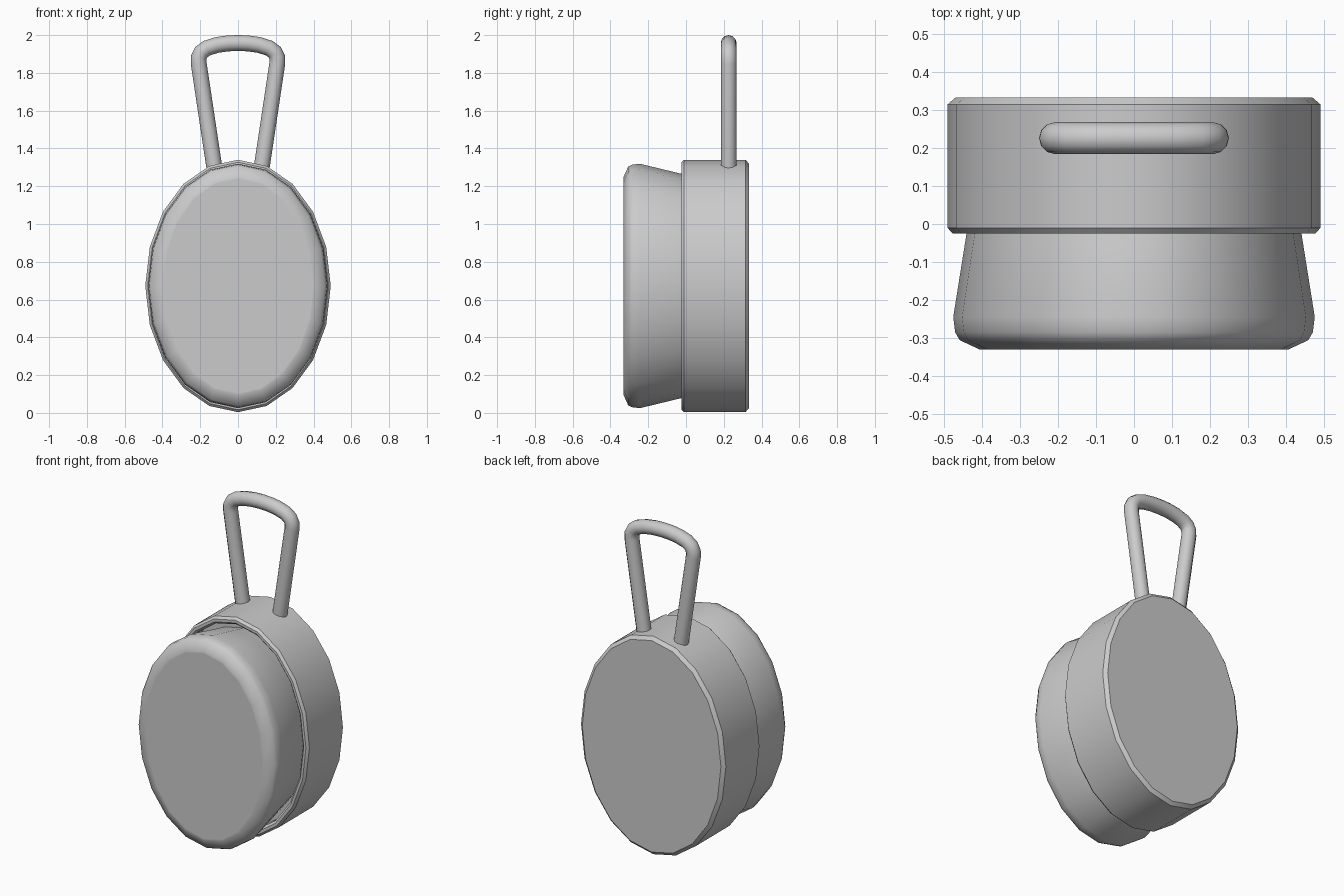
import bpy, bmesh, math

old = bpy.data.objects.get("Cube")
if old:
    bpy.data.objects.remove(old, do_unlink=True)

SIDES = 20
MID_Z = 0.672

grey = bpy.data.materials.new("plain grey")
grey.use_nodes = True
tone = (0.6, 0.6, 0.6, 1)
grey.diffuse_color = tone
grey.node_tree.nodes["Principled BSDF"].inputs["Base Color"].default_value = tone


def finish(obj, angle):
    """Smooth shading that keeps edges sharper than the angle."""
    bpy.ops.object.select_all(action='DESELECT')
    obj.select_set(True)
    bpy.context.view_layer.objects.active = obj
    bpy.ops.object.shade_smooth_by_angle(angle=math.radians(angle))


def oval_loft(name, profile, angle):
    """Skin oval rings given as (y, half width, half height), capped at both ends."""
    bm = bmesh.new()
    rings = []
    for y, rx, rz in profile:
        turns = [math.tau * i / SIDES for i in range(SIDES)]
        rings.append([bm.verts.new((rx * math.sin(t), y, MID_Z + rz * math.cos(t)))
                      for t in turns])
    for a, b in zip(rings, rings[1:]):
        for i in range(SIDES):
            j = (i + 1) % SIDES
            bm.faces.new((a[i], a[j], b[j], b[i]))
    bm.faces.new(rings[0])
    bm.faces.new(rings[-1])
    bmesh.ops.recalc_face_normals(bm, faces=bm.faces)
    mesh = bpy.data.meshes.new(name)
    bm.to_mesh(mesh)
    bm.free()
    mesh.materials.append(grey)
    obj = bpy.data.objects.new(name, mesh)
    bpy.context.collection.objects.link(obj)
    finish(obj, angle)
    return obj


# Oval housing with chamfered rims and a recess in its front
oval_loft("housing", [
    (0.06, 0.45, 0.625), (-0.012, 0.45, 0.625), (-0.025, 0.463, 0.638),
    (-0.025, 0.478, 0.655), (-0.01, 0.491, 0.668),
    (0.315, 0.491, 0.668), (0.333, 0.47, 0.648)], 35)

# Flared button seated in the recess
oval_loft("button", [
    (0.08, 0.425, 0.57), (-0.025, 0.441, 0.594), (-0.245, 0.476, 0.647),
    (-0.285, 0.471, 0.642), (-0.306, 0.459, 0.632),
    (-0.331, 0.405, 0.577), (-0.331, 0.395, 0.567)], 60)

# Loop handle: half a path, mirrored, swept as a round tube
half = [(0.118, 1.25), (0.208, 1.85), (0.208, 1.882), (0.194, 1.91),
        (0.165, 1.931), (0.11, 1.948), (0.055, 1.956)]
path = half + [(0, 1.958)] + [(-x, z) for x, z in reversed(half)]
curve = bpy.data.curves.new("handle", 'CURVE')
curve.dimensions = '3D'
curve.bevel_depth = 0.042
curve.bevel_resolution = 4
curve.use_fill_caps = True
spline = curve.splines.new('POLY')
spline.points.add(len(path) - 1)
for point, (x, z) in zip(spline.points, path):
    point.co = (x, 0.226, z, 1)
curve.materials.append(grey)
handle = bpy.data.objects.new("handle", curve)
bpy.context.collection.objects.link(handle)
bpy.ops.object.select_all(action='DESELECT')
handle.select_set(True)
bpy.context.view_layer.objects.active = handle
bpy.ops.object.convert(target='MESH')
finish(bpy.context.object, 50)
